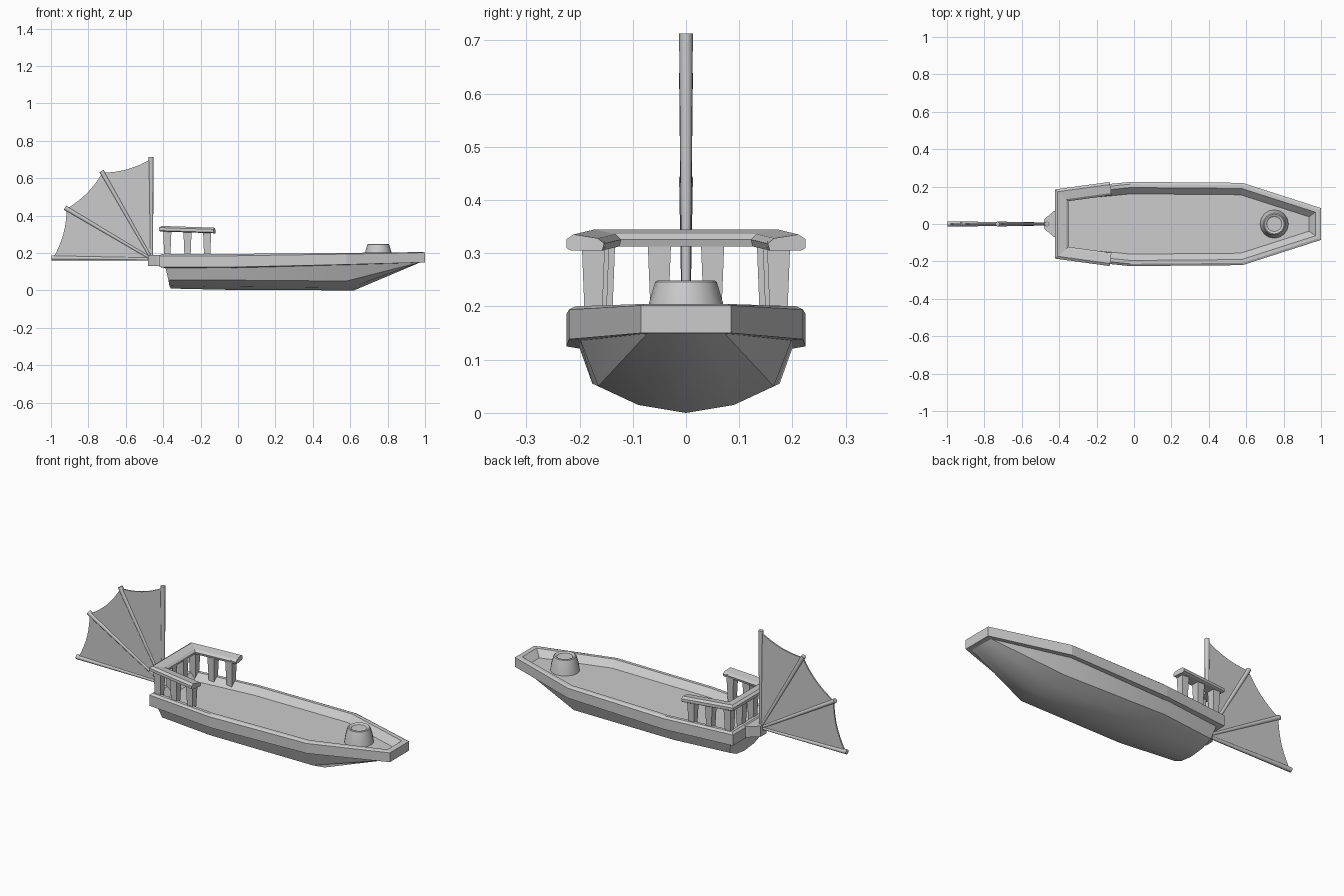
import bpy, bmesh, math
from mathutils import Vector

if "Cube" in bpy.data.objects:
    bpy.data.objects.remove(bpy.data.objects["Cube"])


def make(name, verts, faces, angle=None):
    me = bpy.data.meshes.new(name)
    bm = bmesh.new()
    vs = [bm.verts.new(v) for v in verts]
    for f in faces:
        bm.faces.new([vs[i] for i in f])
    bmesh.ops.remove_doubles(bm, verts=bm.verts, dist=1e-5)
    bmesh.ops.recalc_face_normals(bm, faces=bm.faces)
    bm.to_mesh(me)
    bm.free()
    ob = bpy.data.objects.new(name, me)
    bpy.context.collection.objects.link(ob)
    if angle:
        bpy.ops.object.select_all(action='DESELECT')
        bpy.context.view_layer.objects.active = ob
        ob.select_set(True)
        bpy.ops.object.shade_smooth_by_angle(angle=math.radians(angle))
    return ob


def loft(name, rings, closed_ring=True, loop=False, caps=(True, True), angle=None):
    n, m = len(rings[0]), len(rings)
    faces = []
    for i in range(m if loop else m - 1):
        a, b = i * n, (i + 1) % m * n
        for j in range(n if closed_ring else n - 1):
            k = (j + 1) % n
            faces.append((a + j, a + k, b + k, b + j))
    if caps[0]:
        faces.append(range(n))
    if caps[1]:
        faces.append(range((m - 1) * n, m * n))
    return make(name, [p for r in rings for p in r], faces, angle)


def inset(pts, d, closed):
    # mitred inward offset of a counter-clockwise outline
    out, n = [], len(pts)
    for i, p in enumerate(pts):
        p = Vector(p)
        normals = []
        for a, b in ((i - 1, i), (i, i + 1)):
            if closed or (a >= 0 and b < n):
                e = (Vector(pts[b % n]) - Vector(pts[a % n])).normalized()
                normals.append(Vector((-e.y, e.x)))
        s = sum(normals, Vector((0, 0))).normalized()
        out.append(p + s * d / s.dot(normals[0]))
    return out


# lower hull: half sections mirrored across the keel
stations = [
    [(-.39, .165, .13), (-.372, .14, .055), (-.367, .08, .025), (-.36, 0, .01)],
    [(-.05, .203, .13), (-.05, .176, .055), (-.05, .1, .02), (-.05, 0, .003)],
    [(.57, .2, .14), (.58, .165, .05), (.6, .09, .015), (.62, 0, 0)],
    [(.985, .075, .16), (.98, .07, .152), (.975, .04, .15), (.97, 0, .148)],
]
loft("lower_hull", [s + [(x, -y, z) for x, y, z in s[-2::-1]] for s in stations], angle=35)

# gunwale band and deck
outline = [(1, -.085), (1, .085), (.58, .22), (-.02, .225),
           (-.42, .185), (-.42, -.185), (-.02, -.225), (.58, -.22)]
band = [(.03, .12, .03), (0, .125, .025), (0, .185, .017),
        (.012, .195, .01), (.03, .195, .01), (.064, .16, .01)]
rings = [[(p.x, p.y, z + rise * max(0, (p.x - .1) / .9)) for p in inset(outline, d, True)]
         for d, z, rise in band]
loft("gunwale_and_deck", rings)

# stern bracket holding the fan sail
plan = [(-.40, -.08), (-.43, -.068), (-.48, -.025), (-.48, .025), (-.43, .068), (-.40, .08)]
loft("stern_bracket", [[(x, y, z) for x, y in plan] for z in (.13, .19)])

# bow drum with shallow dished top
N = 16
drum = [(.078, .155), (.07, .205), (.058, .246), (.053, .249), (.045, .247), (.04, .242)]
loft("bow_drum", [[(.75 + r * math.cos(2 * math.pi * i / N), r * math.sin(2 * math.pi * i / N), z)
                   for i in range(N)] for r, z in drum], angle=35)

# stern hand rail
path = [(-.13, -.225), (-.422, -.185), (-.422, .185), (-.13, .225)]
path = path[::-1]
section = [(.008, .315), (0, .32), (0, .336), (.014, .345), (.06, .338), (.072, .328), (.068, .315)]
cols = [inset(path, d, False) for d, z in section]
loft("stern_rail", [[(c[i].x, c[i].y, z - .033 * (c[i].x + .42))
                     for c, (d, z) in zip(cols, section)] for i in range(4)])


# tapered rail posts
def post(name, x, y):
    loft(name, [[(x + sx * h, y + sy * h, z) for sx, sy in ((-1, -1), (1, -1), (1, 1), (-1, 1))]
                for h, z in ((.016, .17), (.022, .322))])


for side, s in (("left", 1), ("right", -1)):
    for i, (x, y) in enumerate([(-.378, .155), (-.27, .166), (-.165, .174), (-.378, .05)]):
        post(f"{side}_rail_post_{i + 1}", x, y * s)

# fan sail spars
pivot = Vector((-.462, 0, .168))
tips = [Vector((x, 0, z)) for x, z in ((-.465, .713), (-.73, .638), (-.925, .442), (-.998, .174))]
for k, tip in enumerate(tips):
    d = (tip - pivot).normalized()
    side = Vector((0, 1, 0))
    up = d.cross(side)
    loft(f"sail_spar_{k + 1}",
         [[c + r * (side * math.cos(a) + up * math.sin(a))
           for a in [math.pi * i / 4 for i in range(8)]]
          for c, r in ((pivot, .008), (tip, .013))], angle=50)

# fan sail panels with sagging outer edges
for k in range(3):
    a, b = (pivot.lerp(t, .98) for t in tips[k:k + 2])
    edge = []
    for i in range(9):
        t = i / 8
        p = a.lerp(b, t)
        edge.append(p + (pivot - p).normalized() * .018 * 4 * t * (1 - t))
    poly = [pivot] + edge
    loft(f"sail_panel_{k + 1}", [[p + Vector((0, y, 0)) for p in poly] for y in (-.004, .004)])
